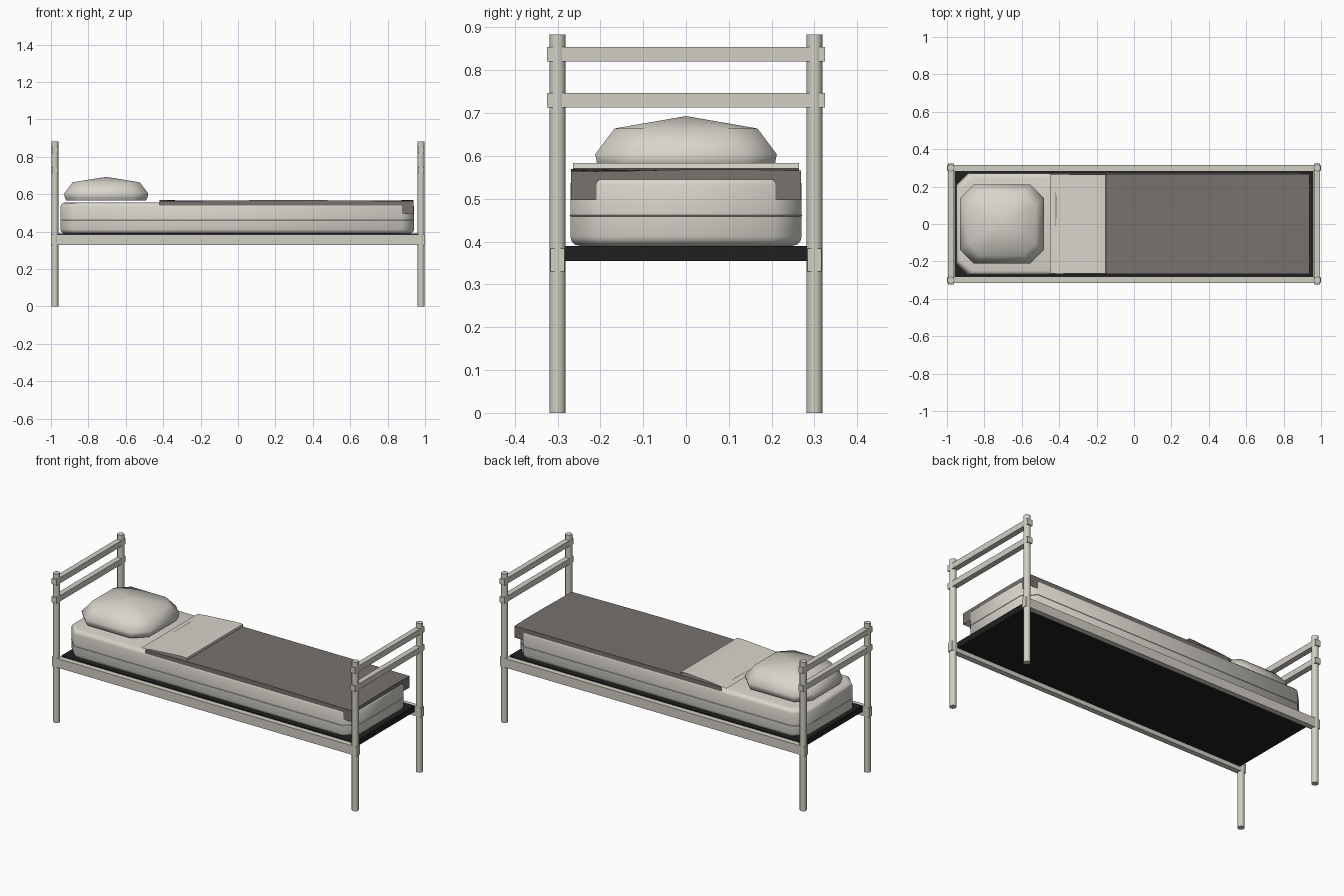
import bpy, bmesh, math

if "Cube" in bpy.data.objects:
    bpy.data.objects.remove(bpy.data.objects["Cube"])

def mat(name, c):
    m = bpy.data.materials.new(name)
    m.diffuse_color = (*c, 1)
    m.use_nodes = True
    m.node_tree.nodes["Principled BSDF"].inputs["Base Color"].default_value = m.diffuse_color
    return m

FRAME = mat("cream painted metal", (0.64, 0.62, 0.55))
LINEN = mat("off white linen", (0.69, 0.665, 0.60))
WOOL = mat("grey brown wool", (0.185, 0.168, 0.155))
BLACK = mat("black base", (0.014, 0.014, 0.014))

def finish(bm, name, m, smooth=None, fix=True):
    if fix:
        bmesh.ops.recalc_face_normals(bm, faces=bm.faces[:])
    me = bpy.data.meshes.new(name)
    bm.to_mesh(me)
    bm.free()
    me.materials.append(m)
    ob = bpy.data.objects.new(name, me)
    bpy.context.collection.objects.link(ob)
    if smooth:
        bpy.ops.object.select_all(action='DESELECT')
        ob.select_set(True)
        bpy.context.view_layer.objects.active = ob
        bpy.ops.object.shade_smooth_by_angle(angle=math.radians(smooth))
    return ob

def box(name, x, y, z, m):
    bm = bmesh.new()
    bmesh.ops.create_cube(bm, size=1)
    for v in bm.verts:
        v.co = [a[0] + (c + 0.5) * (a[1] - a[0]) for a, c in zip((x, y, z), v.co)]
    return finish(bm, name, m)

def octagon(bm, cx, hx, hy, c, z):
    pts = [(hx, hy - c), (hx - c, hy), (c - hx, hy), (-hx, hy - c),
           (-hx, c - hy), (c - hx, -hy), (hx - c, -hy), (hx, c - hy)]
    return [bm.verts.new((cx + x, y, z)) for x, y in pts]

def bridge(bm, a, b):
    for i in range(8):
        j = (i + 1) % 8
        bm.faces.new((a[i], a[j], b[j], b[i]))

# Posts
for sx, ex in ((-1, "head"), (1, "foot")):
    for sy, ey in ((-1, "front"), (1, "back")):
        bm = bmesh.new()
        bmesh.ops.create_cone(bm, cap_ends=True, segments=12, radius1=0.019,
                              radius2=0.019, depth=0.883)
        bmesh.ops.translate(bm, vec=(sx * 0.979, sy * 0.30, 0.4415), verts=bm.verts[:])
        finish(bm, f"{ex}_{ey}_post", FRAME, 40)
    # End rails
    for z0, z1, nm in ((0.713, 0.747, "lower"), (0.82, 0.854, "upper")):
        box(f"{ex}_{nm}_rail", (sx * 0.979 - 0.016, sx * 0.979 + 0.016),
            (-0.324, 0.324), (z0, z1), FRAME)

# Side rails and base board
for sy, ey in ((-1, "front"), (1, "back")):
    box(f"{ey}_side_rail", (-1, 1), (sy * 0.30 - 0.016, sy * 0.30 + 0.016), (0.33, 0.384), FRAME)
box("base_board", (-0.96, 0.96), (-0.284, 0.284), (0.355, 0.39), BLACK)

# Mattress: stacked octagons with rounded rims
bm = bmesh.new()
R, rings = 0.022, []
for z, s in ((0.39 + R, -1), (0.555 - R, 1)):
    steps = range(4) if s > 0 else range(3, -1, -1)
    for k in steps:
        a = k * math.pi / 6
        d = R * (1 - math.cos(a))
        rings.append(octagon(bm, -0.004, 0.945 - d, 0.27 - d, 0.065, z + s * R * math.sin(a)))
for a, b in zip(rings, rings[1:]):
    bridge(bm, a, b)
bm.faces.new(rings[0])
bm.faces.new(rings[-1])
finish(bm, "mattress", LINEN, 50)

# Mattress seam
bm = bmesh.new()
rings = [octagon(bm, -0.004, 0.945 + d, 0.27 + d, 0.065, z)
         for z, d in ((0.459, 0), (0.4605, 0.002), (0.462, 0))]
bridge(bm, rings[0], rings[1])
bridge(bm, rings[1], rings[2])
finish(bm, "mattress_seam", LINEN, fix=False)

# Pillow
bm = bmesh.new()
rings = [octagon(bm, -0.705, 0.225 - d, 0.212 - d, c, z)
         for z, d, c in ((0.567, 0.012, 0.07), (0.583, 0.004, 0.075),
                         (0.604, 0, 0.075), (0.664, 0.045, 0.065))]
for a, b in zip(rings, rings[1:]):
    bridge(bm, a, b)
bm.faces.new(rings[0])
top = bm.verts.new((-0.705, 0, 0.693))
for i in range(8):
    bm.faces.new((rings[-1][i], rings[-1][(i + 1) % 8], top))
finish(bm, "pillow", LINEN, 50)

# Blanket: gently waved top with thin hems whose faces look inward
bm = bmesh.new()
NX, NY = 12, 4
X0, X1, Y = -0.42, 0.937, 0.268
g = []
for i in range(NX + 1):
    x = X0 + (X1 - X0) * i / NX
    g.append([bm.verts.new((x, -Y + 2 * Y * j / NY,
              0.566 + 0.003 * math.sin(4 * x + 0.5) * math.cos(j * 1.2)))
              for j in range(NY + 1)])
for i in range(NX):
    for j in range(NY):
        bm.faces.new((g[i][j], g[i + 1][j], g[i + 1][j + 1], g[i][j + 1]))
edge = [g[i][0] for i in range(NX + 1)] + g[NX][1:] + [g[i][NY] for i in range(NX - 1, -1, -1)]
low = [bm.verts.new((v.co.x, v.co.y, 0.497)) for v in edge]
for i in range(len(edge) - 1):
    bm.faces.new((edge[i], edge[i + 1], low[i + 1], low[i]))
finish(bm, "blanket", WOOL, 40, fix=False)

# Turned-down sheet
bm = bmesh.new()
prof = [(-0.45, 0.564), (-0.40, 0.570), (-0.20, 0.584), (-0.152, 0.584), (-0.150, 0.571)]
rows = [[bm.verts.new((x, y, z)) for x, z in prof] for y in (-0.264, 0.264)]
for i in range(len(prof) - 1):
    bm.faces.new((rows[0][i], rows[0][i + 1], rows[1][i + 1], rows[1][i]))
finish(bm, "turned_down_sheet", LINEN, fix=False)
